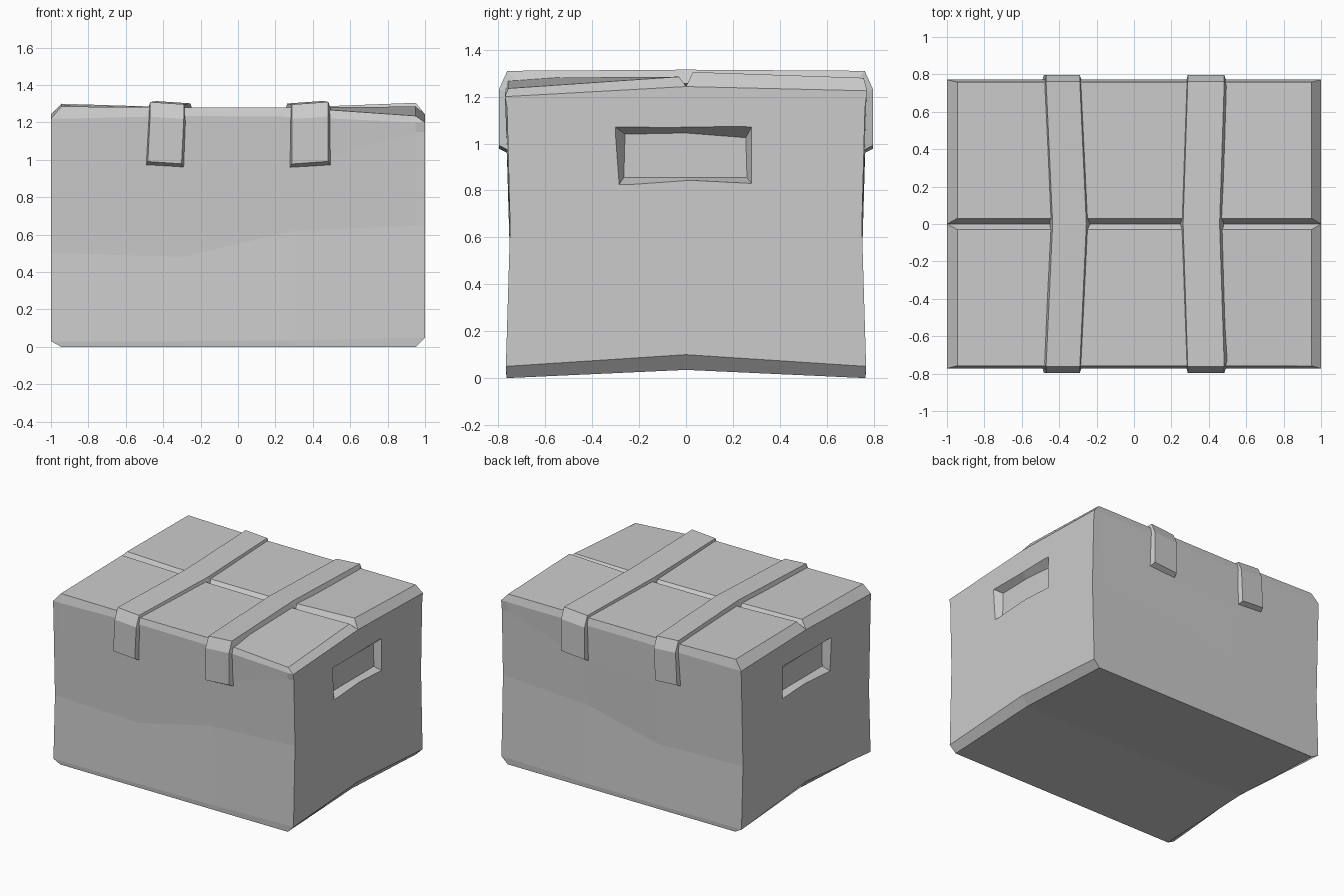
import bpy
import bmesh

if "Cube" in bpy.data.objects:
    bpy.data.objects.remove(bpy.data.objects["Cube"], do_unlink=True)

grey = bpy.data.materials.new("plain_grey")
grey.use_nodes = True
COLOUR = (0.6, 0.6, 0.6, 1)
grey.diffuse_color = COLOUR
grey.node_tree.nodes["Principled BSDF"].inputs["Base Color"].default_value = COLOUR


def loft(name, rings):
    """Skin a row of equal rings, cap both ends and weld collapsed points."""
    bm = bmesh.new()
    rows = [[bm.verts.new(p) for p in ring] for ring in rings]
    n = len(rows[0])
    for a, b in zip(rows, rows[1:]):
        for i in range(n):
            j = (i + 1) % n
            bm.faces.new((a[i], a[j], b[j], b[i]))
    bm.faces.new(rows[0])
    bm.faces.new(rows[-1])
    bmesh.ops.remove_doubles(bm, verts=bm.verts, dist=0.0005)
    bmesh.ops.recalc_face_normals(bm, faces=bm.faces)
    mesh = bpy.data.meshes.new(name)
    bm.to_mesh(mesh)
    bm.free()
    mesh.materials.append(grey)
    obj = bpy.data.objects.new(name, mesh)
    bpy.context.collection.objects.link(obj)
    return obj


def section(x, end, low, mid, upper, rim_f, rim_b, top_f, lip_f, lip_b, top_b):
    """Cross-section of the box; at the ends the bevels close up."""
    bottom = low if end else 0
    if end:
        top_f, top_b = rim_f, rim_b

    def wall(s, rim):
        return [(s * 0.765, bottom), (s * 0.768, low), (s * 0.75, mid),
                (s * 0.763, upper), (s * 0.772, rim)]

    front, back = wall(-1, rim_f), wall(1, rim_b)
    if end:
        front[0], back[0] = front[1], back[1]
    edge = 0.772 if end else 0.758
    gap = 0 if end else 0.03
    groove = 1.243
    if end:
        lip_f = lip_b = groove
    loop = [(0, 0.1 if end else 0.035)] + front
    loop += [(-edge, top_f), (-gap, lip_f), (0, groove), (gap, lip_b), (edge, top_b)]
    loop += back[::-1]
    return [(x, y, z) for y, z in loop]


# Box body with dented walls, bevels and a grooved lid
left_end = (0.03, 0.50, 0.95, 1.22, 1.225, 1.285, 1.295, 1.30, 1.295)
left_mid = (0.03, 0.48, 0.93, 1.235, 1.225, 1.28, 1.28, 1.28, 1.28)
right_mid = (0.035, 0.62, 0.96, 1.23, 1.225, 1.28, 1.275, 1.28, 1.28)
right_end = (0.05, 0.65, 1.15, 1.20, 1.225, 1.235, 1.285, 1.305, 1.28)
stations = [(-1, True, left_end), (-0.945, False, left_end), (-0.3, False, left_mid),
            (0.3, False, right_mid), (0.95, False, right_end), (1, True, right_end)]
box = loft("box_body", [section(x, end, *v) for x, end, v in stations])

# Tapered hand-hold recesses in both ends
opening = [(-0.285, 0.825), (0, 0.842), (0.28, 0.83), (0.28, 1.07), (0, 1.07), (-0.30, 1.07)]
floor = [(-0.265, 0.855), (0, 0.855), (0.26, 0.855), (0.255, 1.025), (0, 1.045), (-0.26, 1.04)]
for side in (-1, 1):
    outer = [(y + (y - v) * 0.2, z + (z - w) * 0.2) for (y, z), (v, w) in zip(opening, floor)]
    cutter = loft("recess_cutter", [[(side * 1.01, y, z) for y, z in outer],
                                    [(side * 0.95, y, z) for y, z in floor]])
    cut = box.modifiers.new("hand_hold", "BOOLEAN")
    cut.operation = "DIFFERENCE"
    cut.solver = "EXACT"
    cut.object = cutter
    bpy.context.view_layer.objects.active = box
    bpy.ops.object.modifier_apply(modifier=cut.name)
    bpy.data.objects.remove(cutter, do_unlink=True)


def strap(name, x_end, x_mid, width, tilt, drop):
    """Bent band over the lid, hanging down the front and back walls."""
    half = [(0.797, 0.985, 0.74, 0.955), (0.797, 1.225, 0.74, 1.2),
            (0.762, 1.303, 0.72, 1.25)]
    path = [(-y, z, -v, w) for y, z, v, w in half]
    path += [(0, 1.308, 0, 1.25)] + half[::-1]
    rings = []
    for i, (y, z, v, w) in enumerate(path):
        x = x_mid + (x_end - x_mid) * min(1, abs(y) / 0.762)
        if i in (0, len(path) - 1):
            x -= drop
        a, b = x - width / 2, x + width / 2
        rings.append([(a, y, z - tilt), (b, y, z + tilt),
                      (b + 0.02, v, w + tilt), (a - 0.015, v, w - tilt)])
    return loft(name, rings)


# Two straps, each bowed sideways and tilted a little
strap("right_strap", -0.38, -0.345, 0.18, -0.006, 0.012)
strap("left_strap", 0.385, 0.36, 0.195, 0.007, 0)
